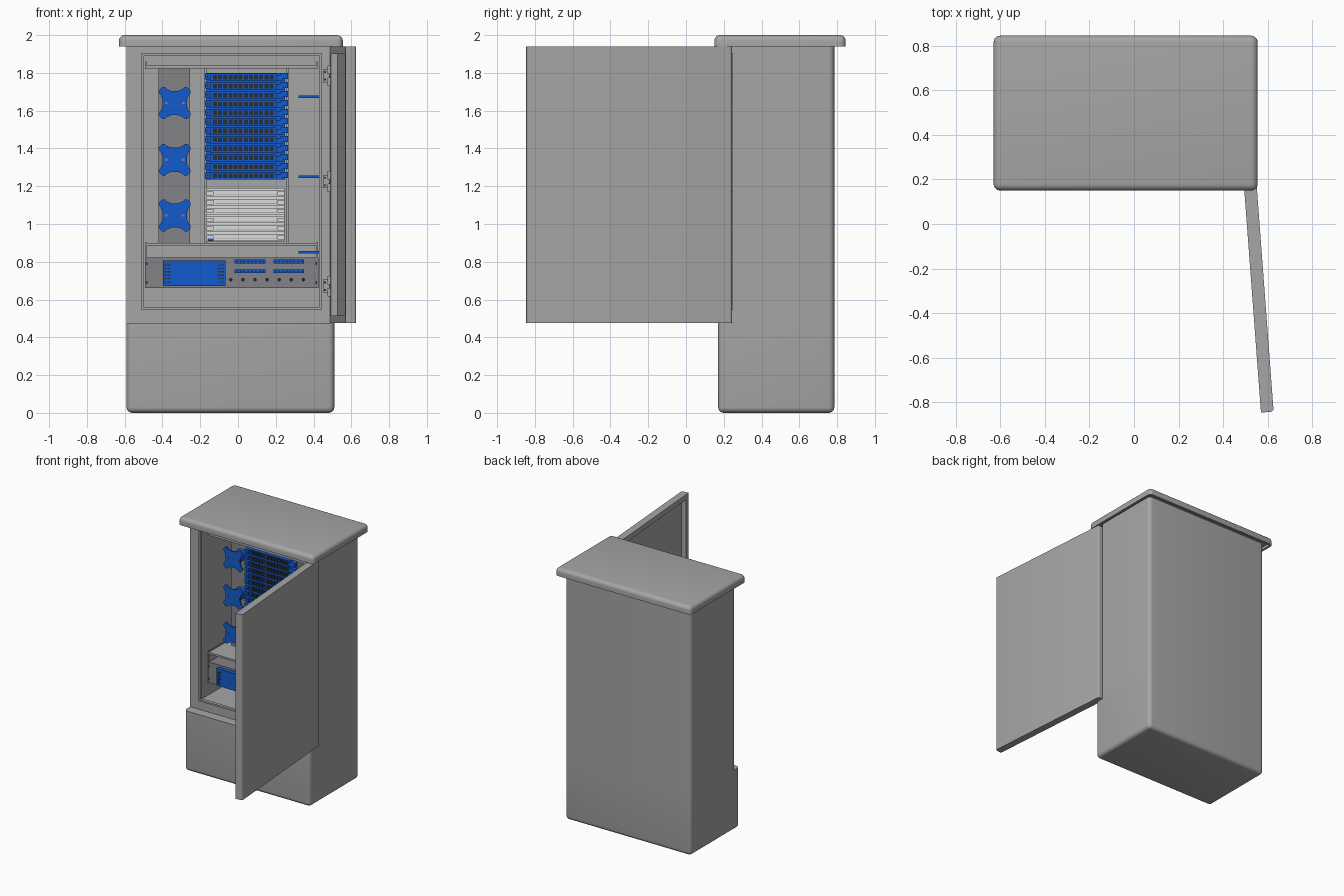
import bpy, bmesh, math
from mathutils import Matrix, Vector

if "Cube" in bpy.data.objects:
    bpy.data.objects.remove(bpy.data.objects["Cube"])


def mat(name, r, g, b):
    m = bpy.data.materials.new(name)
    m.diffuse_color = (r, g, b, 1)
    m.use_nodes = True
    m.node_tree.nodes["Principled BSDF"].inputs["Base Color"].default_value = m.diffuse_color
    return m


GREY = mat("cabinet grey", .38, .38, .38)
DARK = mat("panel grey", .23, .23, .24)
BLUE = mat("plastic blue", .006, .105, .62)
WHITE = mat("tray white", .72, .72, .72)
BLACK = mat("port black", .025, .025, .03)


def finish(bm, name, material, smooth=True):
    me = bpy.data.meshes.new(name)
    bmesh.ops.recalc_face_normals(bm, faces=bm.faces)
    bm.to_mesh(me)
    bm.free()
    me.materials.append(material)
    if smooth:
        me.shade_smooth()
        me.set_sharp_from_angle(angle=math.radians(35))
    ob = bpy.data.objects.new(name, me)
    bpy.context.collection.objects.link(ob)
    return ob


def add_box(bm, x0, x1, y0, y1, z0, z1):
    m = Matrix.Translation(((x0 + x1) / 2, (y0 + y1) / 2, (z0 + z1) / 2)) @ \
        Matrix.Diagonal((x1 - x0, y1 - y0, z1 - z0, 1))
    bmesh.ops.create_cube(bm, size=1, matrix=m)


def boxes(name, material, items):
    bm = bmesh.new()
    for it in items:
        add_box(bm, *it)
    return finish(bm, name, material, False)


def bevel(bm, width, test, segs=5):
    # bevel edges whose midpoint and direction pass the test
    es = [e for e in bm.edges if test((e.verts[0].co + e.verts[1].co) / 2,
                                      (e.verts[1].co - e.verts[0].co).normalized())]
    bmesh.ops.bevel(bm, geom=es, offset=width, segments=segs, profile=.5, affect='EDGES')


def recess_front(bm, x0, x1, z0, z1, depth):
    # cut a rectangular pocket into the -y face
    bm.normal_update()
    f = max((f for f in bm.faces if f.normal.y < -.9), key=lambda f: f.calc_area())
    c = f.calc_center_median()
    bmesh.ops.inset_region(bm, faces=[f], thickness=.02)
    for v in f.verts:
        v.co.x = x0 if v.co.x < c.x else x1
        v.co.z = z0 if v.co.z < c.z else z1
    r = bmesh.ops.extrude_face_region(bm, geom=[f])
    for v in r['geom']:
        if isinstance(v, bmesh.types.BMVert):
            v.co.y += depth
    if f.is_valid:
        bmesh.ops.delete(bm, geom=[f], context='FACES_ONLY')


def prism(bm, pts, y0, y1):
    a = [bm.verts.new((x, y0, z)) for x, z in pts]
    b = [bm.verts.new((x, y1, z)) for x, z in pts]
    bm.faces.new(a)
    bm.faces.new(b[::-1])
    n = len(pts)
    for i in range(n):
        bm.faces.new((a[i], b[i], b[(i + 1) % n], a[(i + 1) % n]))


# plinth
bm = bmesh.new()
add_box(bm, -.59, .51, .17, .785, 0, .475)
bevel(bm, .03, lambda c, d: abs(d.z) > .9 or c.z < .01)
finish(bm, "plinth", GREY)

# upper cabinet shell with its open front
bm = bmesh.new()
add_box(bm, -.59, .51, .245, .785, .475, 1.965)
bevel(bm, .03, lambda c, d: abs(d.z) > .9 and c.y > .5)
recess_front(bm, -.51, .44, .545, 1.905, .49)
finish(bm, "cabinet_shell", GREY)

# raised sealing rim around the opening
boxes("opening_rim", GREY, [
    (-.512, -.498, .235, .26, .545, 1.905), (.428, .442, .235, .26, .545, 1.905),
    (-.498, .428, .235, .26, .545, .558), (-.498, .428, .235, .26, 1.892, 1.905)])

# roof cap, hollow below
bm = bmesh.new()
add_box(bm, -.63, .555, .15, .845, 1.94, 2)
bevel(bm, .03, lambda c, d: c.z > 1.95)
bm.normal_update()
under = [f for f in bm.faces if f.normal.z < -.9]
bmesh.ops.inset_region(bm, faces=under, thickness=.018)
for v in {v for f in under for v in f.verts}:
    v.co.z += 0
r = bmesh.ops.extrude_face_region(bm, geom=under)
for v in r['geom']:
    if isinstance(v, bmesh.types.BMVert):
        v.co.z += .02
bmesh.ops.delete(bm, geom=[f for f in under if f.is_valid], context='FACES_ONLY')
finish(bm, "roof", GREY)

# open door, modelled flat and swung about the right edge
bm = bmesh.new()
add_box(bm, 0, 1.09, -.057, 0, .475, 1.94)
bevel(bm, .014, lambda c, d: abs(d.z) > .9 and c.y > -.01, 4)
recess_front(bm, .04, 1.05, .515, 1.9, .035)
door = finish(bm, "door", GREY)
u = Vector((.075, -1, 0)).normalized()
w = Vector((-u.y, u.x, 0))
door.matrix_world = Matrix(((u.x, w.x, 0, .545), (u.y, w.y, 0, .245), (0, 0, 1, 0), (0, 0, 0, 1)))

# hinges
leaf, pins = [], []
for z in (1.785, 1.225, .67):
    leaf += [(.45, .485, .232, .247, z - .035, z + .035), (.475, .5, .215, .245, z - .055, z - .01),
             (.475, .5, .215, .245, z + .01, z + .055)]
    pins += [(.456, .466, .229, .233, z + s - .005, z + s + .005) for s in (-.02, .02)]
boxes("hinges", GREY, leaf)
boxes("hinge_screws", BLACK, pins)

# equipment frame: top and middle cross rails, uprights
boxes("cross_rails", GREY, [
    (-.493, .42, .33, .345, 1.822, 1.84), (-.493, .42, .345, .6, 1.822, 1.83),
    (-.493, -.485, .33, .6, 1.82, 1.86), (.412, .42, .33, .6, 1.82, 1.86),
    (-.493, .42, .33, .345, .885, .9), (-.493, .42, .345, .6, .892, .9),
    (-.493, .42, .5, .51, .823, .89),
    (-.493, -.485, .33, .6, .823, .905), (.412, .42, .33, .6, .823, .905)])
boxes("uprights", GREY, [(-.18, -.168, .36, .6, .9, 1.822), (.258, .27, .36, .6, .9, 1.822)])

# spool plate with cable spools
boxes("spool_plate", DARK, [(-.42, -.255, .52, .54, .9, 1.822)])
bm = bmesh.new()
holes = []
for z in (1.64, 1.34, 1.045):
    star = []
    for k in range(4):
        for da, rad in ((-30, .066), (-15, .086), (-13, .1), (-7, .107), (7, .107), (13, .1), (15, .086), (30, .066)):
            a = math.radians(45 + 90 * k + da)
            star.append((-.335 + rad * math.cos(a), z + rad * math.sin(a)))
    prism(bm, star, .415, .423)
    core = [(-.335 + .045 * math.cos(i * math.pi / 12), z + .045 * math.sin(i * math.pi / 12)) for i in range(24)]
    prism(bm, core, .423, .52)
    holes += [(-.335 + s - .006, -.335 + s + .006, .412, .416, z - .006, z + .006) for s in (-.045, .045)]
finish(bm, "cable_spools", BLUE)
boxes("spool_holes", DARK, holes)

# patch trays
trays, ports = [(-.166, .25, .385, .6, 1.235, 1.8)], []
for i in range(12):
    z = 1.778 - i * .0476
    trays += [(-.15, .2, .35, .39, z - .019, z + .019),
              (-.176, -.145, .335, .4, z - .014, z + .019),
              (.2, .235, .34, .39, z - .019, z + .01),
              (.225, .265, .335, .39, z - .01, z + .021)]
    for j in range(12):
        x = -.122 + j * .0272
        ports.append((x - .0105, x + .0105, .344, .352, z - .012, z + .012))
    ports.append((-.165, -.155, .333, .337, z - .004, z + .008))
boxes("patch_trays", BLUE, trays)
boxes("patch_ports", BLACK, ports)

# splice trays
white, gaps, tabs = [(-.166, .245, .39, .6, .908, 1.19)], [], []
for i in range(6):
    z = .93 + i * .0465
    white += [(-.166, .245, .355, .39, z - .019, z + .016), (-.166, -.13, .345, .36, z - .012, z + .01),
              (.21, .245, .345, .36, z - .012, z + .01)]
    gaps.append((-.12, .2, .352, .356, z - .01, z - .006))
boxes("splice_trays", WHITE, white)
boxes("splice_tray_slots", GREY, gaps)
boxes("splice_tray_latch", BLUE, [(-.16, -.13, .341, .346, .912, .924)])

# lower equipment unit
boxes("lower_unit", DARK, [(-.493, .425, .33, .66, .66, .823)])
boxes("power_module", BLUE, [(-.398, -.066, .3, .335, .672, .808)])
dots = [(x - .007, x + .007, .297, .301, .69 + k * .018, .696 + k * .018)
        for x in (-.385, -.365, -.1, -.08) for k in range(6)]
dots += [(x - .004, x + .004, .327, .331, z - .008, z + .008) for x in (-.483, .415) for z in (.69, .79)]
boxes("module_vents", BLACK, dots)
strips, cells = [], []
for x in (-.018, .187):
    for z in (.802, .75):
        strips.append((x, x + .163, .318, .332, z - .01, z + .01))
        cells += [(x + .008 + k * .02, x + .016 + k * .02, .315, .319, z - .005, z + .005) for k in range(8)]
boxes("terminal_strips", BLUE, strips)
boxes("terminal_slots", BLACK, cells)
bm = bmesh.new()
for k in range(7):
    bmesh.ops.create_cone(bm, cap_ends=True, segments=12, radius1=.009, radius2=.009, depth=.02,
                          matrix=Matrix.Translation((-.038 + k * .064, .322, .705)) @ Matrix.Rotation(math.pi / 2, 4, 'X'))
finish(bm, "knobs", BLACK)

# cable guide rings on the right wall
rings = []
for z in (1.673, 1.25, .85):
    rings += [(.32, .44, .32, .33, z - .007, z + .007), (.32, .44, .42, .43, z - .007, z + .007),
              (.32, .33, .33, .42, z - .007, z + .007)]
boxes("cable_guides", BLUE, rings)
